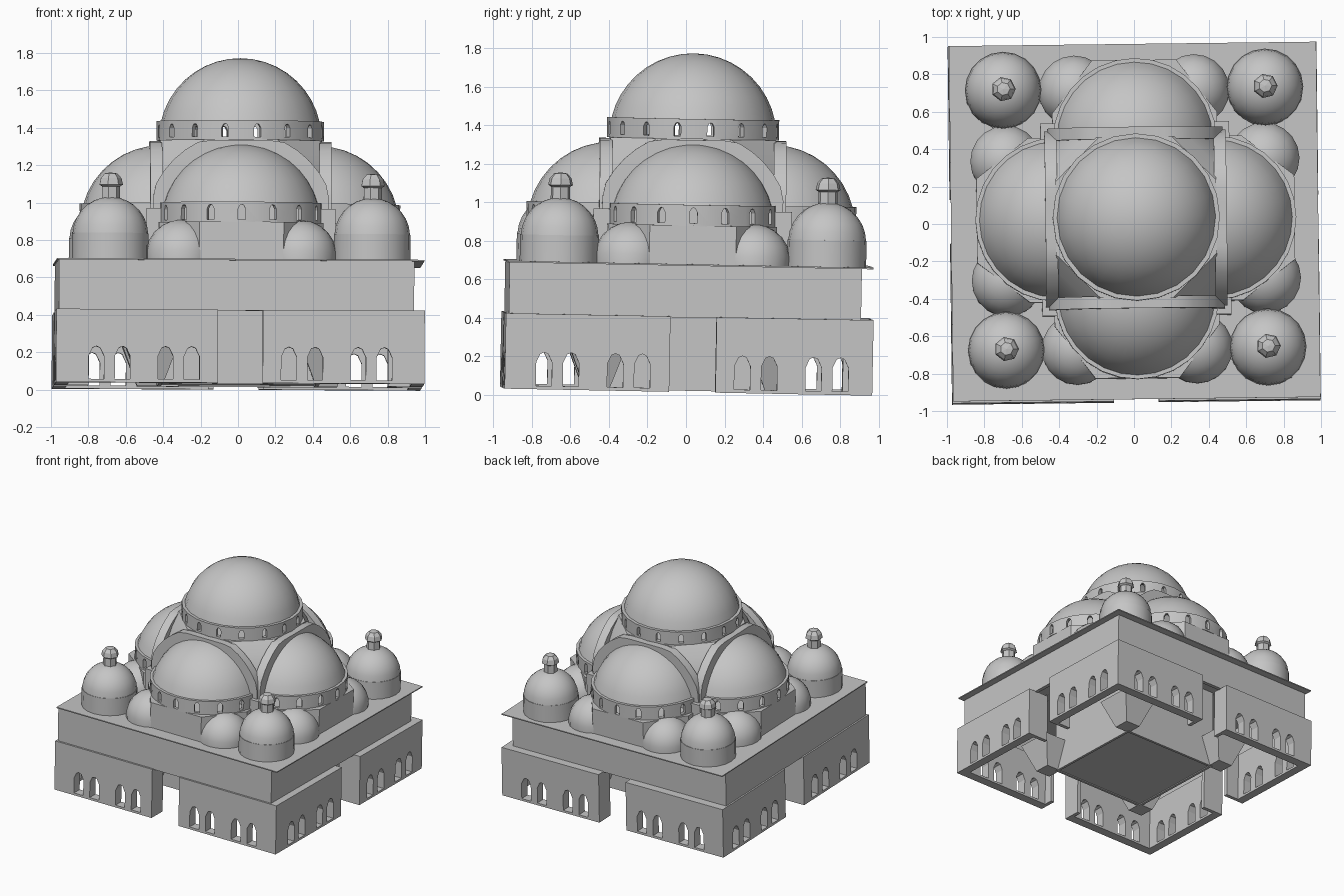
import bpy, bmesh, math
from mathutils import Matrix, Vector

if "Cube" in bpy.data.objects:
    bpy.data.objects.remove(bpy.data.objects["Cube"])

stone = bpy.data.materials.new("pale_grey_stone")
stone.diffuse_color = (0.56, 0.56, 0.56, 1)
stone.use_nodes = True
stone.node_tree.nodes["Principled BSDF"].inputs["Base Color"].default_value = stone.diffuse_color
parts = []


def finish(bm, name, smooth=False, cutter=False, recalc=True):
    if recalc:
        bmesh.ops.recalc_face_normals(bm, faces=bm.faces)
    me = bpy.data.meshes.new(name)
    bm.to_mesh(me)
    bm.free()
    ob = bpy.data.objects.new(name, me)
    bpy.context.collection.objects.link(ob)
    me.materials.append(stone)
    parts.append(ob)
    if cutter:
        ob.hide_render = True
        ob.display_type = 'WIRE'
    if smooth:
        bpy.ops.object.select_all(action='DESELECT')
        ob.select_set(True)
        bpy.context.view_layer.objects.active = ob
        bpy.ops.object.shade_smooth_by_angle(angle=math.radians(32))
    return ob


def prism(bm, pts, z0, z1, mat=Matrix(), top_scale=1):
    """Extrude a plan outline between two heights."""
    lo = [bm.verts.new(mat @ Vector((x, y, z0))) for x, y in pts]
    hi = [bm.verts.new(mat @ Vector((x * top_scale, y * top_scale, z1))) for x, y in pts]
    n = len(pts)
    for i in range(n):
        j = (i + 1) % n
        bm.faces.new((lo[i], lo[j], hi[j], hi[i]))
    bm.faces.new(hi)
    bm.faces.new(lo[::-1])


def rect(hx, hy):
    return [(-hx, -hy), (hx, -hy), (hx, hy), (-hx, hy)]


def span(x0, x1, y0, y1):
    return [(x0, y0), (x1, y0), (x1, y1), (x0, y1)]


def lathe(bm, prof, segs, mat=Matrix(), sweep=2 * math.pi, closed=False):
    """Turn a (radius, height) profile; part turns get end caps if closed."""
    full = sweep > 6.28
    rings = []
    for i in range(segs if full else segs + 1):
        a = sweep * i / segs
        rings.append([bm.verts.new(mat @ Vector((r * math.cos(a), r * math.sin(a), z)))
                      for r, z in prof])
    m = len(prof)
    for i in range(segs):
        p, q = rings[i], rings[(i + 1) % len(rings)]
        for k in range(m if closed else m - 1):
            l = (k + 1) % m
            bm.faces.new((p[k], q[k], q[l], p[l]))
    if closed and not full:
        bm.faces.new(rings[0])
        bm.faces.new(rings[-1][::-1])
    bmesh.ops.remove_doubles(bm, verts=bm.verts, dist=1e-5)


def dome(r, z, h, steps=8):
    """Profile of a spherical cap with base radius r and rise h."""
    R = (r * r + h * h) / (2 * h)
    a0 = math.asin((R - h) / R)
    arc = [a0 + (math.pi / 2 - a0) * i / steps for i in range(steps + 1)]
    return [(max(R * math.cos(a), 0), z + h - R + R * math.sin(a)) for a in arc]


UPRIGHT = Matrix.Rotation(math.pi / 2, 4, 'X')  # stands an outline up in the xz plane


def arch(bm, w, z0, h, depth, mat):
    """Arched window cutter running along local y."""
    pts = [(-w, z0), (w, z0), (w, z0 + h * .7), (w * .5, z0 + h * .95), (0, z0 + h),
           (-w * .5, z0 + h * .95), (-w, z0 + h * .7)]
    prism(bm, pts, -depth / 2, depth / 2, mat @ UPRIGHT)


def cut(ob, cutter):
    mod = ob.modifiers.new("windows", 'BOOLEAN')
    mod.operation = 'DIFFERENCE'
    mod.solver = 'EXACT'
    mod.object = cutter


def turn(k):
    return Matrix.Rotation(k * math.pi / 2, 4, 'Z')


def at(x, y, z=0):
    return Matrix.Translation((x, y, z))


QUADS = [(sx, sy) for sx in (1, -1) for sy in (1, -1)]

# Lower walls: four corner pieces with an entrance gap in every side
bm = bmesh.new()
for sx, sy in QUADS:
    g = .12 + .02 * sy
    corner = [(.12, .955), (.985, .955), (.985, g), (.80, g), (.80, g + .03), (.915, g + .03),
              (.915, .88), (.15, .88), (.15, .81), (.12, .81)]
    prism(bm, [(sx * x, sy * y) for x, y in corner], .018, .41)
walls = finish(bm, "lower_walls")

# Paired arched windows
bm = bmesh.new()
for k in range(4):
    off = .92 if k % 2 == 0 else .955
    shift = at(0, .018 * (k % 2))
    for s in (1, -1):
        for x in (.26, .40, .63, .77):
            arch(bm, .041, .036, .175, .2, shift @ turn(k) @ at(s * x, -off))
cut(walls, finish(bm, "window_cutter", cutter=True))

# Upper wall band, open inside, and the thin roof slab that overhangs two sides
bm = bmesh.new()
for y in (-.94, .86):
    prism(bm, span(-.972, .928, y, y + .03), .405, .675)
for x in (-.972, .898):
    prism(bm, span(x, x + .03, -.91, .86), .405, .675)
finish(bm, "upper_walls")
bm = bmesh.new()
prism(bm, rect(.982, .95), .674, .682)
finish(bm, "roof_slab")

# Inner hall walls and floor, with flared piers at the corners
bm = bmesh.new()
for k in range(4):
    prism(bm, rect(.43, .01), .022, .675, turn(k) @ at(0, -.42))
finish(bm, "inner_hall_walls")
bm = bmesh.new()
bm.faces.new([bm.verts.new((x, y, .03)) for x, y in rect(.42, .42)])
finish(bm, "inner_hall_floor", recalc=False)
bm = bmesh.new()
for sx, sy in QUADS:
    prism(bm, rect(.065, .065), .025, .25, at(sx * .47, sy * .47), 2.3)
finish(bm, "inner_piers")

mid = at(.005, .01)

# Central block whose corners curve in to meet the round drum
bm = bmesh.new()
rings = []
h = .43
for z, c in ((.67, .005), (.93, .01), (1.05, .04), (1.15, .085), (1.25, .15), (1.33, .235)):
    pts = [(h, -h + c), (h, h - c), (h - c, h), (-h + c, h),
           (-h, h - c), (-h, -h + c), (-h + c, -h), (h - c, -h)]
    rings.append([bm.verts.new(mid @ Vector((x, y, z))) for x, y in pts])
for p, q in zip(rings, rings[1:]):
    for i in range(8):
        j = (i + 1) % 8
        bm.faces.new((p[i], p[j], q[j], q[i]))
bm.faces.new(rings[-1])
finish(bm, "central_block", True)

# Great arch on each face of the block, and short corner piers
bow = [(.51 * math.cos(a), .86 + .51 * math.sin(a)) for a in
       [math.pi * i / 20 for i in range(21)]]
bow = [(.47, .67)] + [(max(-.47, min(.47, x)), min(1.325, z)) for x, z in bow] + [(-.47, .67)]
for k, side in enumerate(("front", "right", "back", "left")):
    bm = bmesh.new()
    prism(bm, bow, .42, .485, mid @ turn(k) @ UPRIGHT)
    bmesh.ops.remove_doubles(bm, verts=bm.verts, dist=1e-4)
    finish(bm, side + "_great_arch", True)
bm = bmesh.new()
for sx, sy in QUADS:
    prism(bm, rect(.045, .045), .67, .96, mid @ at(sx * .46, sy * .47))
finish(bm, "corner_piers")

# Main drum, its windows and the great dome
bm = bmesh.new()
lathe(bm, [(.447, 1.33), (.447, 1.434), (.415, 1.434), (.415, 1.33)], 24, mid, closed=True)
drum = finish(bm, "main_drum", True)
bm = bmesh.new()
for i in range(16):
    a = Matrix.Rotation(2 * math.pi * (i + .5) / 16, 4, 'Z')
    arch(bm, .018, 1.345, .07, .12, mid @ a @ at(0, -.43))
cut(drum, finish(bm, "main_drum_cutter", cutter=True))
bm = bmesh.new()
lathe(bm, dome(.425, 1.43, .343, 9), 24, mid)
finish(bm, "main_dome", True)

# Four half domes on half drums with polygonal bases
base = [(.44, -.40), (.44, -.57), (.225, -.85), (-.225, -.85), (-.44, -.57), (-.44, -.40)]
for k, side in enumerate(("front", "right", "back", "left")):
    m = mid @ turn(k)
    bm = bmesh.new()
    prism(bm, base, .67, .883, m)
    finish(bm, side + "_base")
    half = m @ at(0, -.42) @ Matrix.Rotation(math.pi, 4, 'Z')
    bm = bmesh.new()
    lathe(bm, [(.438, .88), (.438, .99), (.41, .99), (.41, .88)], 14, half, math.pi, True)
    ring = finish(bm, side + "_half_drum", True)
    bm = bmesh.new()
    for i in range(7):
        a = Matrix.Rotation(math.pi * (i - 3) / 8, 4, 'Z')
        arch(bm, .02, .895, .08, .12, m @ at(0, -.42) @ a @ at(0, -.425))
    cut(ring, finish(bm, side + "_drum_cutter", cutter=True))
    bm = bmesh.new()
    lathe(bm, dome(.42, .98, .325), 14, half, math.pi)
    finish(bm, side + "_half_dome", True)
    # two small domes tucked against the diagonal faces
    for s, n in ((1, "a"), (-1, "b")):
        bm = bmesh.new()
        lathe(bm, dome(.19, .675, .22, 6), 20, m @ at(s * .32, -.69))
        finish(bm, side + "_small_dome_" + n, True)

# Corner turrets with little faceted lanterns
for sx, sy in QUADS:
    place = at(sx * .70 + .005, sy * .695 + .014)
    bm = bmesh.new()
    lathe(bm, [(.205, .675), (.205, .82)] + dome(.202, .82, .195, 7), 20, place)
    finish(bm, "corner_turret", True)
    bm = bmesh.new()
    lathe(bm, [(.052, .99), (.05, 1.07), (.066, 1.08), (.058, 1.115), (.035, 1.14), (0, 1.145)],
          7, place)
    finish(bm, "turret_lantern")

# The whole building leans and turns slightly
lean = (Matrix.Rotation(math.radians(.3), 4, 'Y') @ Matrix.Rotation(math.radians(-1.1), 4, 'X')
        @ Matrix.Rotation(math.radians(.7), 4, 'Z'))
for ob in parts:
    ob.matrix_world = lean
